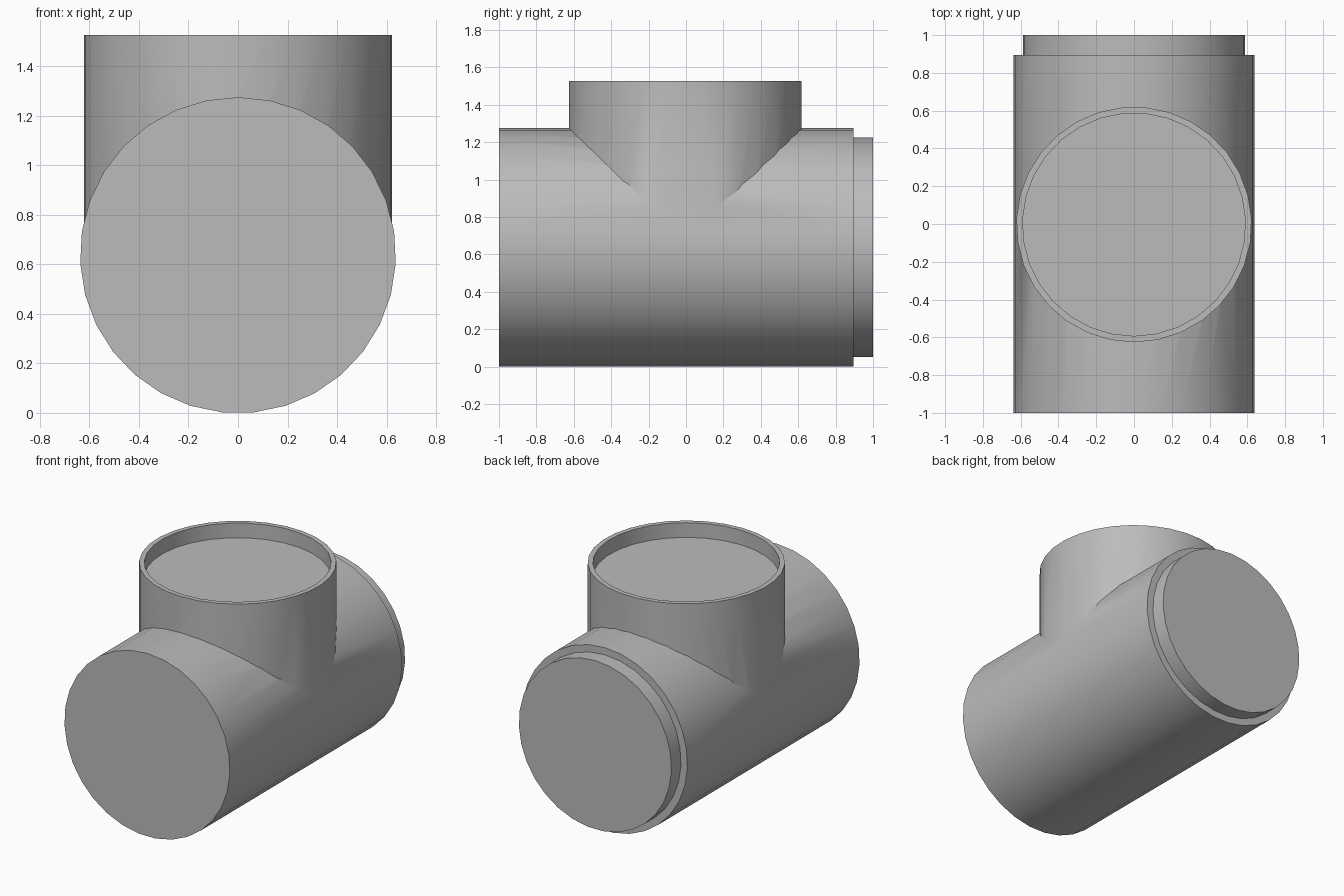
import bpy, bmesh, math
from mathutils import Matrix, Vector

cube = bpy.data.objects.get("Cube")
if cube:
    bpy.data.objects.remove(cube, do_unlink=True)

SIDES = 31

grey = bpy.data.materials.new("plain grey")
GREY = (0.5, 0.5, 0.5, 1)
grey.use_nodes = True
grey.diffuse_color = GREY
grey.node_tree.nodes["Principled BSDF"].inputs["Base Color"].default_value = GREY


def turned(name, profile, matrix):
    """Closed solid turned around z from (radius, height) rings, capped at both ends."""
    bm = bmesh.new()
    rings = []
    for radius, height in profile:
        ring = []
        for i in range(SIDES):
            a = 2 * math.pi * i / SIDES
            ring.append(bm.verts.new(Vector((radius * math.sin(a), radius * math.cos(a), height))))
        rings.append(ring)
    for low, high in zip(rings, rings[1:]):
        for i in range(SIDES):
            j = (i + 1) % SIDES
            bm.faces.new((low[i], low[j], high[j], high[i]))
    bm.faces.new(rings[0])
    bm.faces.new(rings[-1])
    bmesh.ops.recalc_face_normals(bm, faces=bm.faces)
    bmesh.ops.transform(bm, matrix=matrix, verts=bm.verts)
    mesh = bpy.data.meshes.new(name)
    bm.to_mesh(mesh)
    bm.free()
    mesh.materials.append(grey)
    obj = bpy.data.objects.new(name, mesh)
    bpy.context.collection.objects.link(obj)
    return obj


# Main pipe lying along y, with a narrower spigot at the back
pipe = turned("tee_pipe",
              [(0.588, -1), (0.588, -0.895), (0.638, -0.895), (0.638, 1)],
              Matrix.Translation((0, 0, 0.637)) @ Matrix.Rotation(math.pi / 2, 4, 'X'))

# Upright branch with a shallow socket in its top
branch = turned("branch_pipe",
                [(0.623, 0.637), (0.623, 1.527), (0.59, 1.527), (0.59, 1.425)],
                Matrix.Translation((0, -0.003, 0)) @ Matrix.Rotation(math.pi, 4, 'Z'))

# Join the two into one solid
union = pipe.modifiers.new("join_branch", 'BOOLEAN')
union.operation = 'UNION'
union.solver = 'EXACT'
union.object = branch
bpy.ops.object.select_all(action='DESELECT')
bpy.context.view_layer.objects.active = pipe
pipe.select_set(True)
bpy.ops.object.modifier_apply(modifier=union.name)
bpy.data.objects.remove(branch, do_unlink=True)

bpy.ops.object.shade_smooth_by_angle(angle=math.radians(30))
